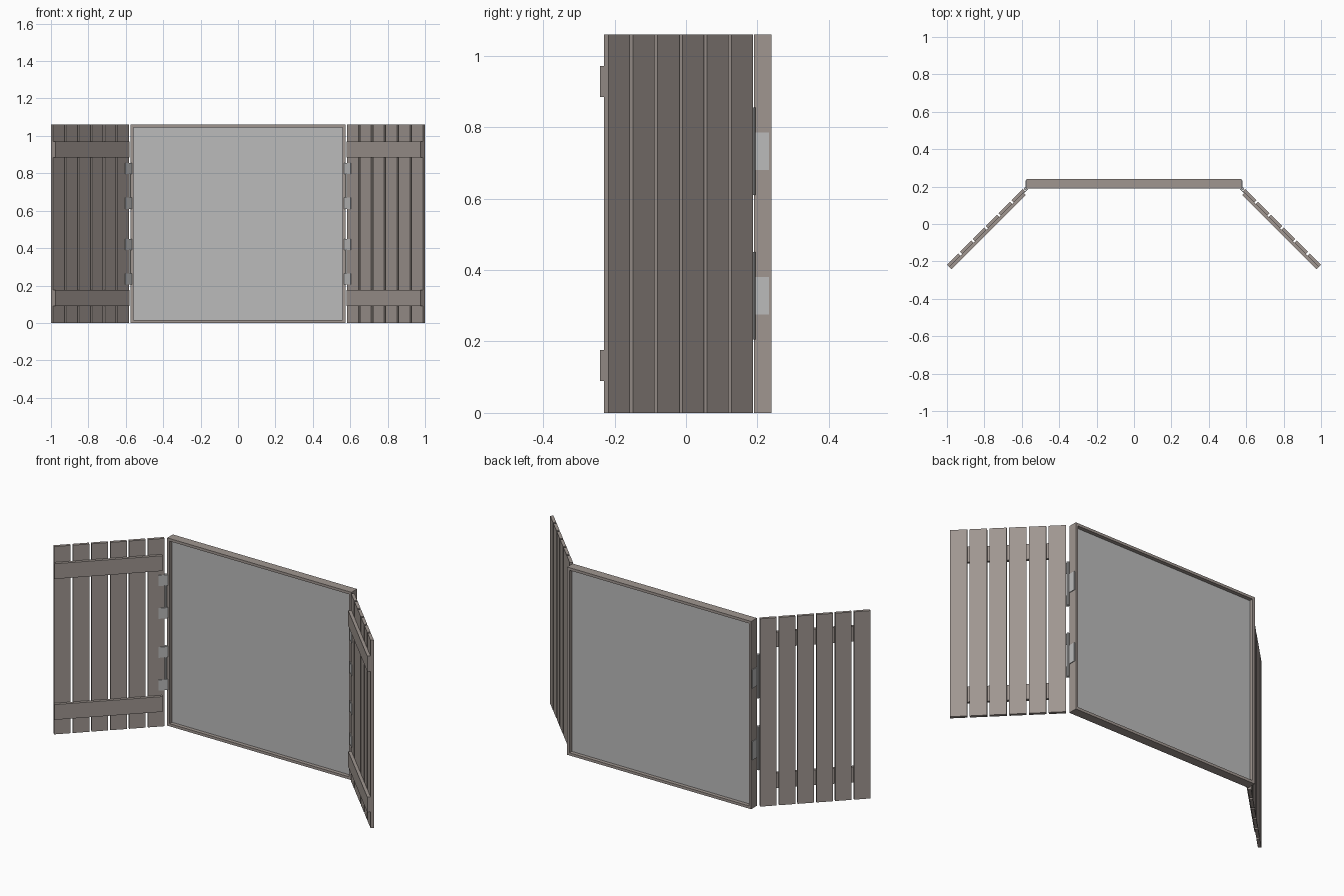
import bpy, math
from mathutils import Matrix, Vector

if "Cube" in bpy.data.objects:
    bpy.data.objects.remove(bpy.data.objects["Cube"])

def mat(name, rgb):
    m = bpy.data.materials.new(name)
    m.diffuse_color = (*rgb, 1)
    m.use_nodes = True
    m.node_tree.nodes["Principled BSDF"].inputs["Base Color"].default_value = m.diffuse_color
    return m

wood = mat("weathered wood", (0.35, 0.305, 0.28))
pane_grey = mat("pane grey", (0.50, 0.50, 0.50))
metal = mat("hinge metal", (0.50, 0.50, 0.50))

CORNERS = [(0, 0, 0), (1, 0, 0), (1, 1, 0), (0, 1, 0), (0, 0, 1), (1, 0, 1), (1, 1, 1), (0, 1, 1)]
FACES = [(0, 3, 2, 1), (4, 5, 6, 7), (0, 1, 5, 4), (1, 2, 6, 5), (2, 3, 7, 6), (3, 0, 4, 7)]

def box(name, lo, hi, material, frame=Matrix(), side=1):
    """Box from lo to hi in a local frame, mirrored across x when side is -1."""
    pts = []
    for c in CORNERS:
        p = frame @ Vector([lo[i] + c[i] * (hi[i] - lo[i]) for i in range(3)])
        pts.append((side * p.x, p.y, p.z))
    faces = FACES if side == 1 else [f[::-1] for f in FACES]
    me = bpy.data.meshes.new(name)
    me.from_pydata(pts, [], faces)
    me.materials.append(material)
    ob = bpy.data.objects.new(name, me)
    bpy.context.collection.objects.link(ob)
    return ob

# window frame and pane
W, H, B, Y0, Y1 = 0.575, 1.06, 0.015, 0.19, 0.24
box("frame_bottom", (-W, Y0, 0), (W, Y1, B), wood)
box("frame_top", (-W, Y0, H - B), (W, Y1, H), wood)
box("pane", (-W + B, 0.211, B), (W - B, 0.219, H - B), pane_grey)

# shutter frame: local x runs along the shutter, local y points outward/back
shutter = Matrix.Translation((0.595, 0.188, 0)) @ Matrix.Rotation(math.radians(-45), 4, 'Z')
T, PITCH, GAP, N = 0.017, 0.0975, 0.012, 6
LENGTH = N * PITCH - GAP

for side, label in ((1, "right"), (-1, "left")):
    box("frame_side_" + label, (W - B, Y0, B), (W, Y1, H - B), wood, side=side)
    # planks
    for i in range(N):
        box(f"plank_{label}_{i}", (i * PITCH, -T, 0), (i * PITCH + PITCH - GAP, 0, H),
            wood, shutter, side)
    # cross battens on the inner face
    for z in (0.09, 0.885):
        box("batten_" + label, (0.012, -2 * T, z), (LENGTH, -T, z + 0.086), wood, shutter, side)
    # hinges: leaf on the frame, two leaves on the shutter, pin between
    for z in (0.205, 0.61):
        box("hinge_frame_leaf_" + label, (W, 0.188, z + 0.07), (W + 0.004, 0.232, z + 0.175),
            metal, side=side)
        for dz in (0, 0.185):
            box("hinge_shutter_leaf_" + label, (-0.018, -T - 0.004, z + dz),
                (0.03, -T, z + dz + 0.06), metal, shutter, side)
        bpy.ops.mesh.primitive_cylinder_add(vertices=10, radius=0.007, depth=0.245,
                                            location=(side * 0.582, 0.188, z + 0.1225))
        pin = bpy.context.object
        pin.name = "hinge_pin_" + label
        pin.data.materials.append(metal)
        bpy.ops.object.shade_smooth_by_angle()
